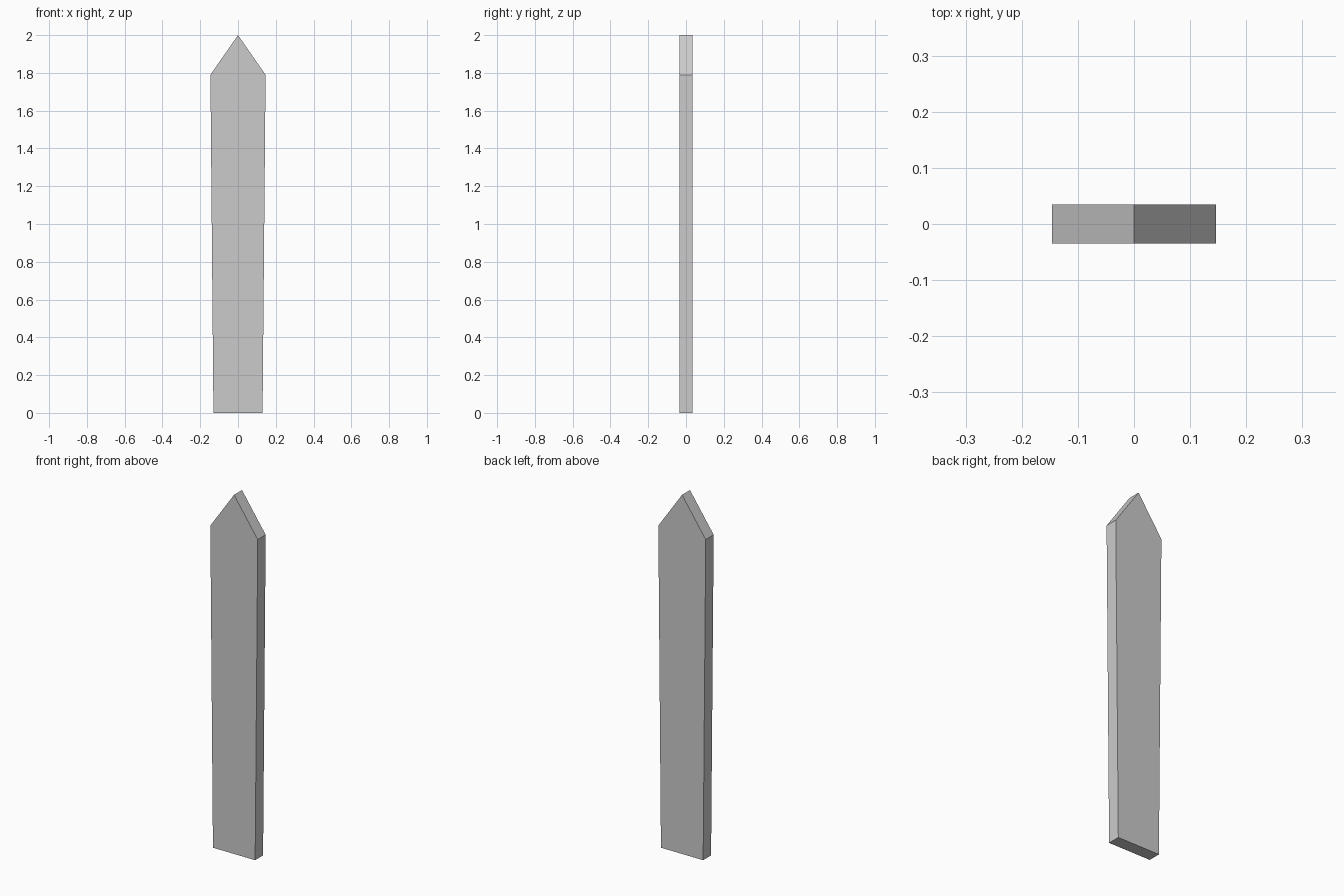
import bpy, bmesh

if "Cube" in bpy.data.objects:
    bpy.data.objects.remove(bpy.data.objects["Cube"])

HALF_DEPTH = 0.035

# Right half of the picket outline (x, z); the left half is mirrored
right_side = [(0.13, 0.0), (0.146, 1.79)]
tip = [(0.0, 2.0)]
left_side = [(-x, z) for x, z in reversed(right_side)]
profile = right_side + tip + left_side

# Pointed board: profile face extruded from front to back
bm = bmesh.new()
front = bm.faces.new([bm.verts.new((x, -HALF_DEPTH, z)) for x, z in profile])
result = bmesh.ops.extrude_face_region(bm, geom=[front], use_keep_orig=True)
back_verts = [g for g in result["geom"] if isinstance(g, bmesh.types.BMVert)]
bmesh.ops.translate(bm, verts=back_verts, vec=(0, 2 * HALF_DEPTH, 0))
bmesh.ops.recalc_face_normals(bm, faces=bm.faces)

mesh = bpy.data.meshes.new("fence_picket")
bm.to_mesh(mesh)
bm.free()
picket = bpy.data.objects.new("fence_picket", mesh)
bpy.context.collection.objects.link(picket)
